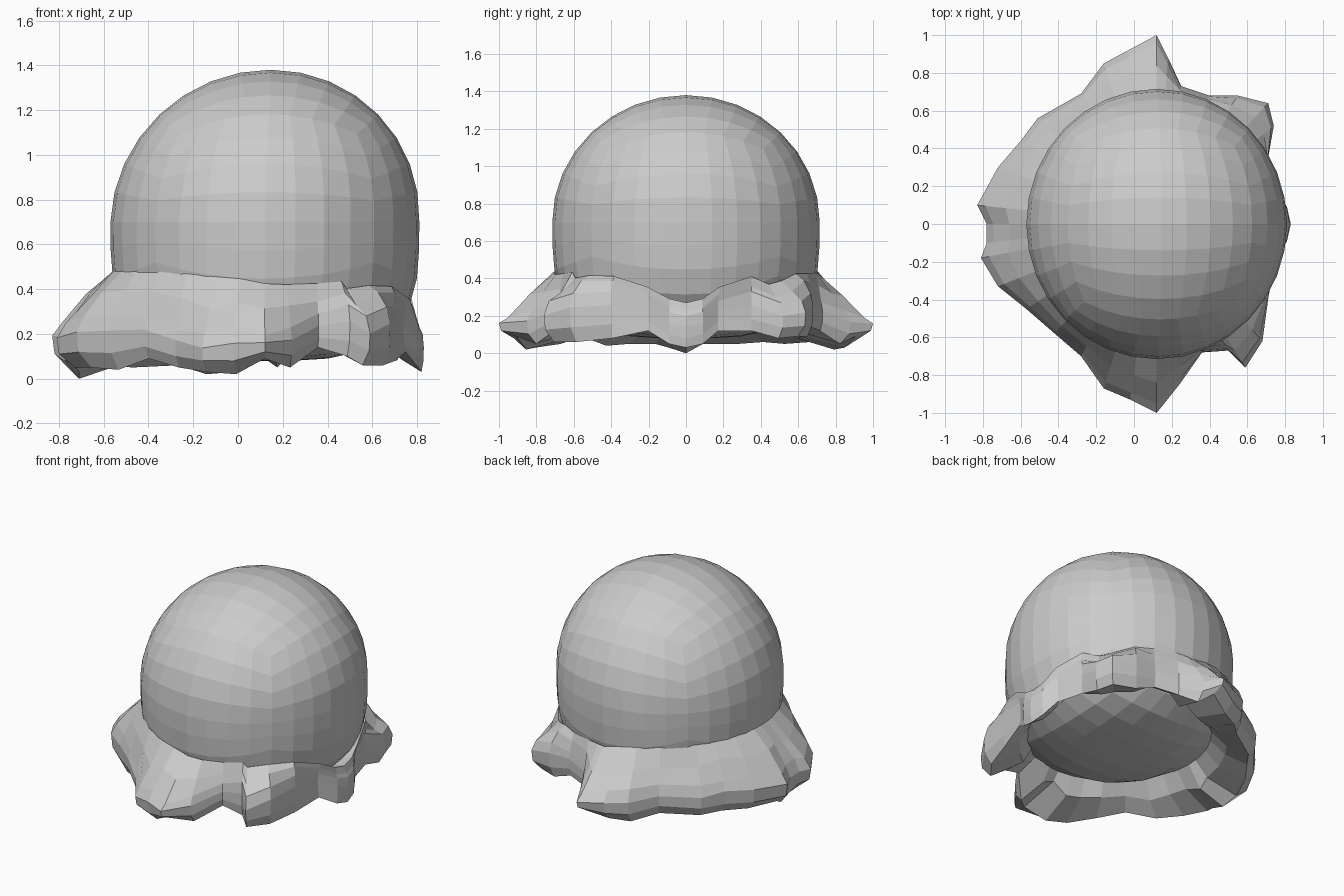
import bpy, bmesh, math, random
from mathutils import Vector

if "Cube" in bpy.data.objects:
    bpy.data.objects.remove(bpy.data.objects["Cube"])

random.seed(4)
CX, RX, RY = 0.12, 0.69, 0.715
MID, TOP, LOW = 0.70, 0.68, 0.62


def add_object(name, bm):
    bmesh.ops.recalc_face_normals(bm, faces=bm.faces)
    mesh = bpy.data.meshes.new(name)
    bm.to_mesh(mesh)
    bm.free()
    obj = bpy.data.objects.new(name, mesh)
    bpy.context.collection.objects.link(obj)
    return obj


# Dome: rounded cube grid, spherical above and straight-sided below, leaning slightly to +x
bm = bmesh.new()
bmesh.ops.create_cube(bm, size=2)
bmesh.ops.subdivide_edges(bm, edges=bm.edges, cuts=7, use_grid_fill=True)
for v in bm.verts:
    d = Vector([math.tan(c * math.pi / 4) for c in v.co]).normalized()
    if d.z < 0:
        p = 3.3
        d /= (math.hypot(d.x, d.y) ** p + abs(d.z) ** p) ** (1 / p)
    lean = .025 * max(d.z, 0)
    v.co = (CX + lean + RX * d.x, RY * d.y, MID + (TOP if d.z > 0 else LOW) * d.z)
add_object("dome", bm)

# Skirt rim: x, y, upper height, lower height, going round from +x
rim = [
    (.83, 0, .20, .03), (.81, .09, .22, .05), (.75, .17, .28, .12),
    (.71, .35, .33, .12), (.74, .52, .27, .08), (.71, .64, .28, .09),
    (.55, .68, .32, .09), (.40, .68, .30, .14), (.25, .73, .27, .12),
    (.18, .88, .23, .05), (.12, 1.0, .19, .09), (-.03, .92, .23, .03),
    (-.16, .85, .25, .02), (-.28, .69, .26, .06), (-.51, .56, .26, .05),
    (-.60, .44, .27, .06), (-.72, .30, .26, .05), (-.83, .10, .25, .05),
    (-.78, 0, .26, 0), (-.78, -.10, .27, .03), (-.81, -.18, .25, .05),
    (-.72, -.33, .28, .05), (-.57, -.45, .29, .04), (-.42, -.58, .27, .09),
    (-.28, -.70, .22, .05), (-.16, -.87, .20, .03), (-.02, -.93, .22, .02),
    (.12, -1.0, .19, .09), (.24, -.85, .23, .05), (.36, -.68, .29, .14),
    (.50, -.67, .33, .10), (.59, -.76, .28, .06), (.68, -.62, .32, .06),
    (.71, -.40, .33, .08), (.74, -.20, .28, .12), (.81, -.09, .22, .05),
]

# Skirt: each column is a closed section running from the dome out and back under
bm = bmesh.new()
columns = []
for x, y, hi, lo in rim:
    a = math.atan2(y / RY, (x - CX) / RX)
    base = Vector((CX + RX * math.cos(a), RY * math.sin(a), 0)) * .985
    tip = Vector((x, y, 0))
    inner = Vector((CX, 0, 0)).lerp(base, .78)
    w = ((1 + math.cos(a)) / 2) ** 2
    attach = .48 * (1 - w) + (hi + .07) * w
    fill = .5 if math.cos(a) > -.6 else .2   # the lobes are thicker away from the back
    wob = random.uniform(-.02, .02)
    section = [
        (base, attach),
        (base.lerp(tip, .45), hi + (attach - hi) * .5 + wob),
        (base.lerp(tip, .84), hi),
        (tip, lo + (hi - lo) * .68 + wob / 2),
        (base.lerp(tip, .96), lo + (hi - lo) * .3),
        (base.lerp(tip, .68), lo),
        (base.lerp(inner, fill), lo + .06),
        (inner, .24),
    ]
    columns.append([bm.verts.new((p.x, p.y, z)) for p, z in section])
n = len(columns[0])
for i, col in enumerate(columns):
    nxt = columns[(i + 1) % len(columns)]
    for j in range(n):
        k = (j + 1) % n
        bm.faces.new((col[j], nxt[j], nxt[k], col[k]))
add_object("wavy_skirt", bm)
